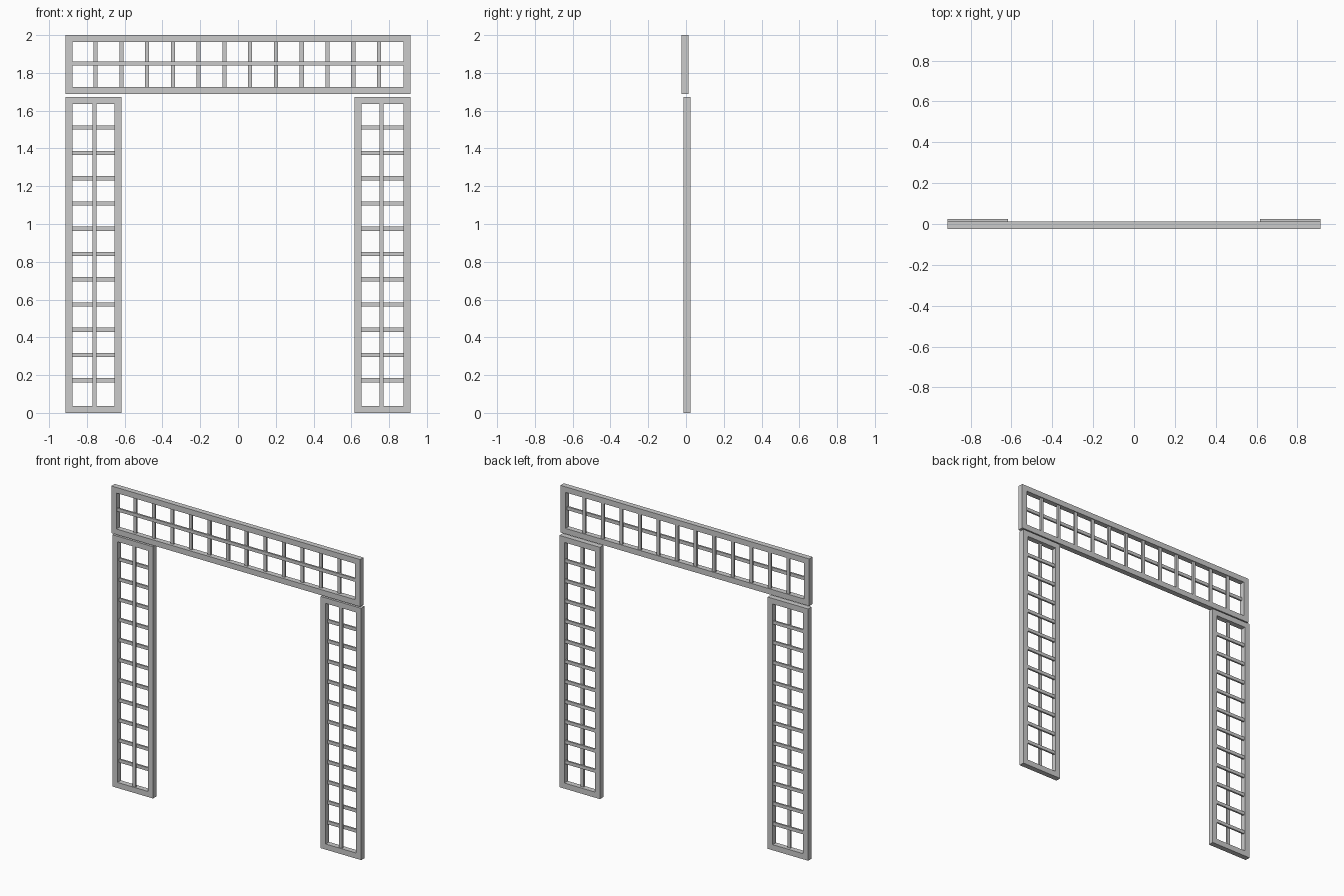
import bpy, bmesh
from mathutils import Matrix, Vector

if "Cube" in bpy.data.objects:
    bpy.data.objects.remove(bpy.data.objects["Cube"])

DEPTH = 0.036    # frame thickness
RAIL = 0.037     # frame rail width
SLAT = 0.022     # lattice slat width


def boxes(name, specs):
    """One object made of boxes given as (x0, x1, y0, y1, z0, z1)."""
    bm = bmesh.new()
    for x0, x1, y0, y1, z0, z1 in specs:
        m = Matrix.Translation(((x0 + x1) / 2, (y0 + y1) / 2, (z0 + z1) / 2))
        m = m @ Matrix.Diagonal((x1 - x0, y1 - y0, z1 - z0, 1))
        bmesh.ops.create_cube(bm, size=1, matrix=m)
    me = bpy.data.meshes.new(name)
    bm.to_mesh(me)
    bm.free()
    ob = bpy.data.objects.new(name, me)
    bpy.context.collection.objects.link(ob)
    return ob


def frame(name, x0, x1, z0, z1, y0):
    """Rectangular border extruded through the panel depth."""
    bm = bmesh.new()

    def ring(inset, y):
        a, b, c, d = x0 + inset, x1 - inset, z0 + inset, z1 - inset
        return [bm.verts.new(Vector(p)) for p in ((a, y, c), (b, y, c), (b, y, d), (a, y, d))]

    rings = [ring(0, y0), ring(RAIL, y0), ring(RAIL, y0 + DEPTH), ring(0, y0 + DEPTH)]
    for k in range(4):
        for i in range(4):
            j, n = (i + 1) % 4, (k + 1) % 4
            bm.faces.new((rings[k][i], rings[k][j], rings[n][j], rings[n][i]))
    bmesh.ops.recalc_face_normals(bm, faces=bm.faces)
    me = bpy.data.meshes.new(name)
    bm.to_mesh(me)
    bm.free()
    ob = bpy.data.objects.new(name, me)
    bpy.context.collection.objects.link(ob)
    return ob


h = SLAT / 2
X = 0.914

# Header panel: long slat in front, short uprights behind
y = -0.0235
mid = y + DEPTH / 2
frame("header_frame", -X, X, 1.687, 2.0, y)
boxes("header_long_slat", [(-X + RAIL, X - RAIL, mid - 0.012, mid, 1.85 - h, 1.85 + h)])
boxes("header_uprights", [(c - h, c + h, mid, mid + 0.012, 1.687 + RAIL, 2 - RAIL)
                          for c in (-0.754 + 0.1364 * i for i in range(12))])

# Side panels: long upright in front, rungs behind, mirrored left and right
y = 0.0235 - DEPTH
mid = y + DEPTH / 2
parts = [
    frame("side_frame", -X, -0.616, 0, 1.672, y),
    boxes("side_long_slat", [(-0.759 - h, -0.759 + h, mid - 0.012, mid, RAIL, 1.672 - RAIL)]),
    boxes("side_rungs", [(-X + RAIL, -0.616 - RAIL, mid, mid + 0.012, c - h, c + h)
                         for c in (0.173 + 0.1337 * i for i in range(11))]),
]
for ob in parts:
    mod = ob.modifiers.new("mirror", 'MIRROR')
    mod.use_axis = (True, False, False)
    mod.use_mirror_merge = False
